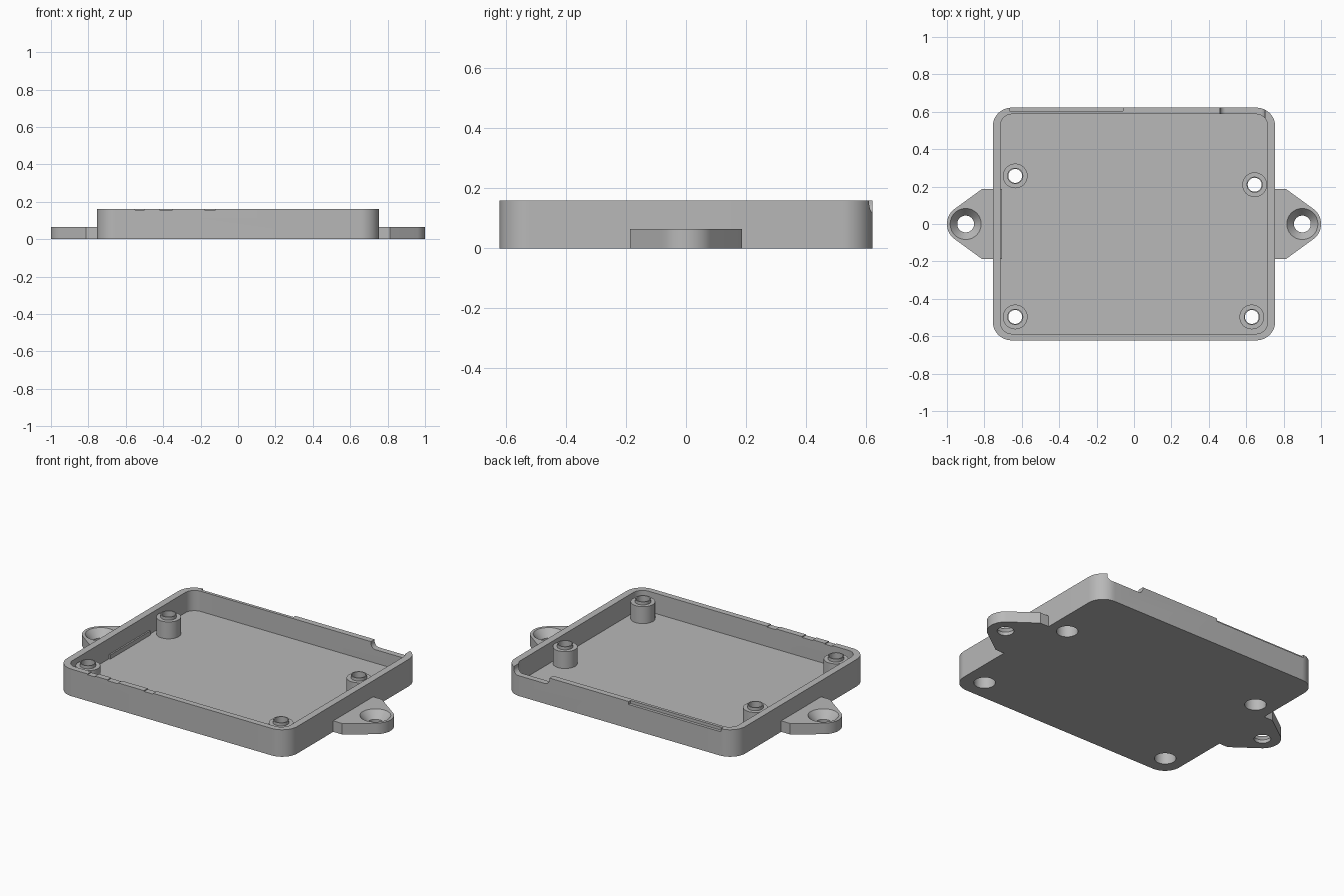
import bpy, bmesh, math
from mathutils import Vector

cube = bpy.data.objects.get("Cube")
if cube:
    bpy.data.objects.remove(cube, do_unlink=True)

grey = bpy.data.materials.new("plain grey")
grey.use_nodes = True
colour = (0.48, 0.48, 0.48, 1)
grey.diffuse_color = colour
grey.node_tree.nodes["Principled BSDF"].inputs["Base Color"].default_value = colour

HEIGHT, FLOOR, EAR_TOP = 0.16, 0.04, 0.065


def finish(name, bm):
    bmesh.ops.recalc_face_normals(bm, faces=bm.faces)
    mesh = bpy.data.meshes.new(name)
    bm.to_mesh(mesh)
    bm.free()
    mesh.materials.append(grey)
    ob = bpy.data.objects.new(name, mesh)
    bpy.context.collection.objects.link(ob)
    return ob


def prism(name, outline, z0, z1):
    """Extrude a flat outline upwards."""
    bm = bmesh.new()
    face = bm.faces.new([bm.verts.new((x, y, z0)) for x, y in outline])
    top = bmesh.ops.extrude_face_region(bm, geom=[face])
    verts = [v for v in top["geom"] if isinstance(v, bmesh.types.BMVert)]
    bmesh.ops.translate(bm, verts=verts, vec=(0, 0, z1 - z0))
    return finish(name, bm)


def lathe(name, profile, x, y, closed=False):
    """Turn an (r, z) profile about a vertical axis at x, y."""
    bm = bmesh.new()
    verts = [bm.verts.new((r, 0, z)) for r, z in profile]
    pairs = list(zip(verts, verts[1:]))
    if closed:
        pairs.append((verts[-1], verts[0]))
    edges = [bm.edges.new(p) for p in pairs]
    bmesh.ops.spin(bm, geom=verts + edges, cent=(0, 0, 0), axis=(0, 0, 1),
                   angle=math.tau, steps=48)
    bmesh.ops.remove_doubles(bm, verts=bm.verts, dist=1e-5)
    bmesh.ops.translate(bm, verts=bm.verts, vec=(x, y, 0))
    return finish(name, bm)


def rounded(hx, hy, r):
    """Rounded rectangle outline."""
    pts = []
    for i, (sx, sy) in enumerate([(1, 1), (-1, 1), (-1, -1), (1, -1)]):
        for k in range(13):
            a = math.pi / 2 * (i + k / 12)
            pts.append((sx * (hx - r) + r * math.cos(a), sy * (hy - r) + r * math.sin(a)))
    return pts


def box(x0, x1, y0, y1, z0, z1, radius=0):
    """Box cutter, optionally with its lower side edges rounded."""
    ob = prism("cutter", [(x0, y0), (x1, y0), (x1, y1), (x0, y1)], z0, z1)
    if radius:
        bm = bmesh.new()
        bm.from_mesh(ob.data)
        low = [e for e in bm.edges if all(v.co.z < z0 + 1e-4 for v in e.verts)
               and abs(e.verts[0].co.x - e.verts[1].co.x) < 1e-4]
        bmesh.ops.bevel(bm, geom=low, offset=radius, segments=8, profile=0.5, affect='EDGES')
        bm.to_mesh(ob.data)
        bm.free()
    return ob


def cut(ob, cutter):
    mod = ob.modifiers.new("cut", 'BOOLEAN')
    mod.operation, mod.solver, mod.object = 'DIFFERENCE', 'EXACT', cutter
    cutter.hide_render = True
    bpy.context.view_layer.objects.active = ob
    bpy.context.view_layer.update()
    bpy.ops.object.modifier_apply(modifier=mod.name)
    bpy.data.objects.remove(cutter, do_unlink=True)


# Open tray with rounded corners
tray = prism("tray", rounded(0.755, 0.622, 0.1), 0, HEIGHT)
cut(tray, prism("cutter", rounded(0.714, 0.587, 0.06), FLOOR, 0.3))

# Cable notch and outer lip recess in the back wall
cut(tray, box(0.46, 0.70, 0.55, 0.7, 0.12, 0.3, 0.03))
cut(tray, box(-0.665, -0.06, 0.605, 0.7, 0.142, 0.3))

# Three shallow dips in the front rim
for x0, x1 in ((-0.55, -0.5), (-0.42, -0.35), (-0.18, -0.12)):
    cut(tray, box(x0, x1, -0.7, -0.5, HEIGHT - 0.005, 0.3))

parts = [tray]

# Hollow standoffs with a locating collar and a screw recess below
BORE, RECESS, OUTER, COLLAR = 0.037, 0.058, 0.066, 0.043
posts = {
    "back_right_post": (-0.635, 0.257),
    "back_left_post": (0.645, 0.21),
    "front_right_post": (-0.635, -0.497),
    "front_left_post": (0.63, -0.497),
}
for name, (x, y) in posts.items():
    cut(tray, lathe("cutter", [(0, -0.1), (RECESS, -0.1), (RECESS, 0.1), (0, 0.1)], x, y))
    parts.append(lathe(name, [
        (RECESS, 0.02), (OUTER, 0.02), (OUTER, 0.14), (COLLAR, 0.14),
        (COLLAR, 0.158), (BORE, 0.158), (BORE, 0.08), (RECESS, 0.08)], x, y, closed=True))

# Mounting ears with countersunk holes
TIP = 0.9
for side, name, root in ((1, "left_ear", 0.72), (-1, "right_ear", 0.705)):
    arc = [math.radians(-54 + 108 * k / 20) for k in range(21)]
    half = [(root, -0.187), (0.813, -0.187)]
    half += [(TIP + 0.1 * math.cos(a), 0.1 * math.sin(a)) for a in arc]
    half += [(0.813, 0.187), (root, 0.187)]
    ear = prism(name, [(side * x, y) for x, y in half], 0, EAR_TOP)
    cut(ear, lathe("cutter", [(0, -0.1), (0.045, -0.1), (0.045, 0.02),
                              (0.083, EAR_TOP), (0.083, 0.2), (0, 0.2)], side * TIP, 0))
    parts.append(ear)

# Smooth the curved walls, keep the edges crisp
for ob in parts:
    bpy.ops.object.select_all(action='DESELECT')
    ob.select_set(True)
    bpy.context.view_layer.objects.active = ob
    bpy.ops.object.shade_smooth_by_angle(angle=math.radians(30))
